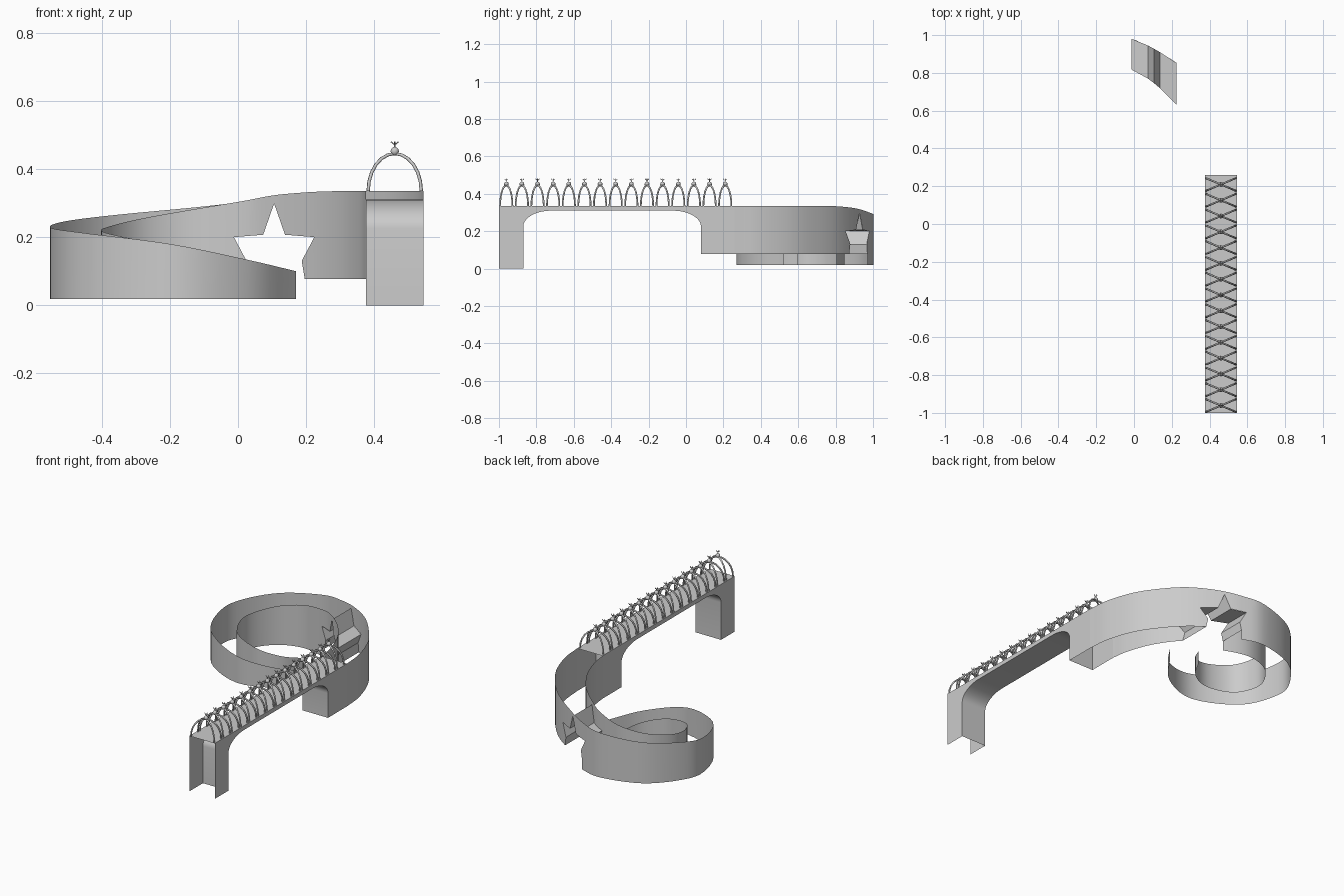
import bpy, bmesh, math
from mathutils import Vector

if "Cube" in bpy.data.objects:
    bpy.data.objects.remove(bpy.data.objects["Cube"])

X0, X1, TOP, LOW, FOOT = 0.375, 0.545, 0.335, 0.077, 0.018


def make(name, bm, angle=30):
    bmesh.ops.recalc_face_normals(bm, faces=bm.faces)
    me = bpy.data.meshes.new(name)
    bm.to_mesh(me)
    bm.free()
    ob = bpy.data.objects.new(name, me)
    bpy.context.collection.objects.link(ob)
    me.shade_smooth()
    me.set_sharp_from_angle(angle=math.radians(angle))
    return ob


def catmull(pts, n=5):
    """Smooth path through the waypoints; returns (parameter, point) pairs."""
    p = [Vector(q) for q in pts]
    p = [2 * p[0] - p[1]] + p + [2 * p[-1] - p[-2]]
    out = []
    for i in range(1, len(p) - 2):
        a, b, c, d = p[i - 1:i + 3]
        for k in range(n):
            t = k / n
            out.append((i - 1 + t, 0.5 * (2 * b + (c - a) * t + (2 * a - 5 * b + 4 * c - d) * t * t
                                          + (3 * b - a - 3 * c + d) * t ** 3)))
    out.append((len(pts) - 1, p[-2]))
    return out


# Star-shaped opening in x, z: open at the bottom between the two legs
half = [(0, 0.2985), (0.032, 0.207), (0.118, 0.2), (0.081, 0.13), (0.09, LOW)]
tunnel = [(0.106 - x, z) for x, z in half[:0:-1]] + [(0.106 + x, z) for x, z in half]
star = [(tunnel[0][0], -0.01)] + tunnel + [(tunnel[-1][0], -0.01)]


def in_star(x, z):
    inside = False
    for (ax, az), (bx, bz) in zip(star, star[1:] + star[:1]):
        if (az > z) != (bz > z) and x < ax + (z - az) * (bx - ax) / (bz - az):
            inside = not inside
    return inside


# Spiral walls: waypoints are x, y, top height
outer = catmull([(0.545, 0.26, TOP), (0.53, 0.40, TOP), (0.475, 0.56, TOP), (0.39, 0.69, TOP),
                 (0.28, 0.81, 0.333), (0.14, 0.908, 0.322), (0.01, 0.972, 0.303), (-0.13, 1.0, 0.287),
                 (-0.36, 0.93, 0.265), (-0.51, 0.77, 0.246), (-0.55, 0.62, 0.228),
                 (-0.46, 0.40, 0.213), (-0.2, 0.27, 0.18), (0.03, 0.35, 0.133), (0.17, 0.52, 0.10)])
inner = catmull([(0.375, 0.26, TOP), (0.36, 0.36, TOP), (0.315, 0.49, TOP), (0.25, 0.60, 0.334),
                 (0.18, 0.68, 0.33), (0.10, 0.75, 0.322), (0.01, 0.808, 0.305), (-0.14, 0.848, 0.28),
                 (-0.28, 0.81, 0.255), (-0.375, 0.71, 0.232), (-0.40, 0.60, 0.218),
                 (-0.335, 0.475, 0.20), (-0.18, 0.43, 0.17), (-0.05, 0.485, 0.135), (0.025, 0.60, 0.10)])


def spiral_wall(name, path):
    bm = bmesh.new()
    cols = [(bm.verts.new((p.x, p.y, LOW if t < 5.3 else FOOT)), bm.verts.new(p)) for t, p in path]
    for (a, b), (c, d) in zip(cols, cols[1:]):
        bm.faces.new((a, c, d, b))
    # cut along each star edge, then drop what lies inside the star
    for (ax, az), (bx, bz) in zip(star, star[1:]):
        near = [f for f in bm.faces if -0.1 < f.calc_center_median().x < 0.28
                and f.calc_center_median().y > 0.61]
        geom = set(near) | {e for f in near for e in f.edges} | {v for f in near for v in f.verts}
        bmesh.ops.bisect_plane(bm, geom=list(geom), dist=1e-6, plane_co=(ax, 0, az),
                               plane_no=(bz - az, 0, ax - bx))
    gone = [f for f in bm.faces if f.calc_center_median().y > 0.62
            and in_star(f.calc_center_median().x, f.calc_center_median().z)]
    bmesh.ops.delete(bm, geom=gone, context='FACES')
    return make(name, bm)


spiral_wall("outer_spiral_wall", outer)
spiral_wall("inner_spiral_wall", inner)


def y_at(path, x):
    for (_, p), (_, q) in zip(path, path[1:]):
        if q.x <= x <= p.x:
            return p.y + (q.y - p.y) * (x - p.x) / (q.x - p.x)


# Star tunnel joining the two walls
bm = bmesh.new()
rings = [[bm.verts.new((x, y_at(path, x), z)) for x, z in tunnel] for path in (outer, inner)]
for i in range(len(tunnel) - 1):
    bm.faces.new((rings[0][i], rings[0][i + 1], rings[1][i + 1], rings[1][i]))
make("star_tunnel", bm, 15)

# Underside of the straight span: leg, rounded corners, soffit (y, z)
N = 10
arc = [(0.15 * math.cos(math.pi / 2 * i / N), 0.085 * math.sin(math.pi / 2 * i / N)) for i in range(N + 1)]
arch = [(-0.87, 0.0)] + [(-0.72 - u, 0.225 + v) for u, v in arc]
arch += [(-0.07 + u, 0.225 + v) for u, v in reversed(arc)] + [(0.08, LOW)]

bm = bmesh.new()
left, right = ([bm.verts.new((x, y, z)) for y, z in arch] for x in (X0, X1))
for i in range(len(arch) - 1):
    bm.faces.new((left[i], left[i + 1], right[i + 1], right[i]))
make("arch_soffit", bm)

# Side walls of the straight span
for name, x in (("left_span_wall", X0), ("right_span_wall", X1)):
    bm = bmesh.new()
    outline = [(-1, TOP), (-1, 0)] + arch + [(0.26, LOW), (0.26, TOP)]
    f = bm.faces.new([bm.verts.new((x, y, z)) for y, z in outline])
    f.normal_update()
    bmesh.ops.triangulate(bm, faces=[f])
    make(name, bm)

# Deck
bm = bmesh.new()
bm.faces.new([bm.verts.new((x, y, TOP)) for x, y in ((X0, -1), (X1, -1), (X1, 0.26), (X0, 0.26))])
make("deck", bm)

# Row of crossed arches with a ball and small prongs on each crossing
cu = bpy.data.curves.new("crossed_arches", 'CURVE')
cu.dimensions = '3D'
cu.bevel_depth = 0.005
cu.bevel_resolution = 1
cu.use_fill_caps = True


def rod(points, radius=1.0):
    sp = cu.splines.new('POLY')
    sp.points.add(len(points) - 1)
    for pt, co in zip(sp.points, points):
        pt.co = (*co, 1)
        pt.radius = radius


balls = bmesh.new()
CX = (X0 + X1) / 2
for k in range(15):
    cy = -0.961 + k * 0.0836
    for s in (1, -1):
        rod([(CX - 0.078 * math.cos(a), cy - s * 0.033 * math.cos(a), TOP + 0.11 * math.sin(a))
             for a in (math.pi * i / 12 for i in range(13))])
        rod([(CX, cy, 0.458), (CX, cy, 0.471), (CX + s * 0.011, cy, 0.48)], 0.35)
        rod([(CX, cy, 0.471), (CX, cy + s * 0.011, 0.48)], 0.35)
    ret = bmesh.ops.create_uvsphere(balls, u_segments=10, v_segments=6, radius=0.013)
    bmesh.ops.translate(balls, verts=ret["verts"], vec=(CX, cy, 0.452))
ob = bpy.data.objects.new("crossed_arches", cu)
bpy.context.collection.objects.link(ob)
make("arch_balls", balls, 60)
